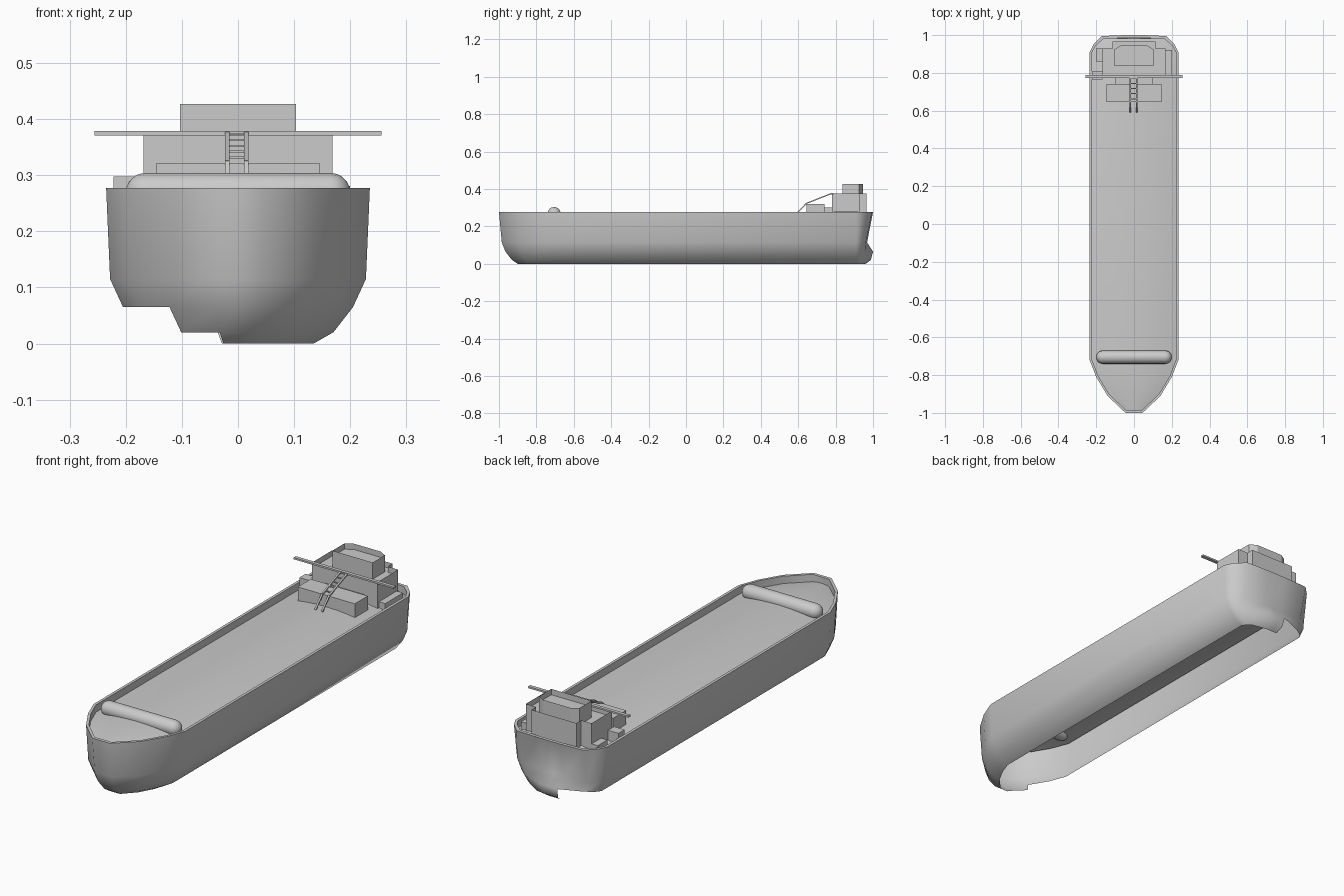
import bpy, bmesh, math
from mathutils import Vector

if "Cube" in bpy.data.objects:
    bpy.data.objects.remove(bpy.data.objects["Cube"])


def finish(name, bm, smooth=None):
    bmesh.ops.remove_doubles(bm, verts=bm.verts, dist=1e-5)
    bmesh.ops.recalc_face_normals(bm, faces=bm.faces)
    me = bpy.data.meshes.new(name)
    bm.to_mesh(me)
    bm.free()
    ob = bpy.data.objects.new(name, me)
    bpy.context.collection.objects.link(ob)
    if smooth:
        bpy.ops.object.select_all(action='DESELECT')
        ob.select_set(True)
        bpy.context.view_layer.objects.active = ob
        bpy.ops.object.shade_smooth_by_angle(angle=math.radians(smooth))
    return ob


def box(name, x0, x1, y0, y1, z0, z1):
    bm = bmesh.new()
    bmesh.ops.create_cube(bm, size=1)
    for v in bm.verts:
        v.co = Vector(((x0 + x1) / 2 + v.co.x * (x1 - x0),
                       (y0 + y1) / 2 + v.co.y * (y1 - y0),
                       (z0 + z1) / 2 + v.co.z * (z1 - z0)))
    return finish(name, bm)


def prism(name, outline, z0, z1, floor):
    """Upright walls round an outline with a recessed roof."""
    bm = bmesh.new()
    lo = [bm.verts.new((x, y, z0)) for x, y in outline]
    hi = [bm.verts.new((x, y, z1)) for x, y in outline]
    n = len(outline)
    for i in range(n):
        j = (i + 1) % n
        bm.faces.new((lo[i], lo[j], hi[j], hi[i]))
    bm.faces.new([bm.verts.new((x, y, floor)) for x, y in outline])
    return finish(name, bm)


def bar(bm, a, b, w, h):
    """Square bar from a to b."""
    a, b = Vector(a), Vector(b)
    d = b - a
    res = bmesh.ops.create_cube(bm, size=1)
    rot = d.to_track_quat('Y', 'Z')
    for v in res['verts']:
        v.co = (a + b) / 2 + rot @ Vector((v.co.x * w, v.co.y * d.length, v.co.z * h))


# Half outline of the sheer line, bow to stern
half = [(0, -1), (.045, -1), (.14, -.91), (.2, -.81), (.235, -.72), (.235, .91),
        (.215, .95), (.17, .995), (.05, 1), (0, 1)]
ring = half + [(-x, y) for x, y in reversed(half[1:-1])]


def place(x, y, w, bow, stern, corner):
    """Fit an outline point to one hull level."""
    if y < -.72:
        y = -.72 + (y + .72) * (bow + .72) / -.28
    elif y > .91:
        end = stern if abs(x) < .1 else corner
        y = .91 + (y - .91) * (end - .91) / .09
    return x * w / .235, y


# Hull levels: z, half width, bow y, stern y, stern corner y
levels = [(0, .135, -.9, .96, .95), (.02, .17, -.93, .988, .955), (.065, .205, -.965, 1, .96),
          (.115, .228, -.985, .968, .965), (.277, .235, -1, 1, 1),
          (.277, .222, -.985, .985, .985), (.243, .222, -.985, .985, .985)]

# Open-bottomed hull shell with the lower port strakes missing
bm = bmesh.new()
rows = [[bm.verts.new((*place(x, y, *lv[1:]), lv[0])) for x, y in ring] for lv in levels]
n = len(ring)
for r in range(len(rows) - 1):
    for i in range(n):
        j = (i + 1) % n
        mx, my = (ring[i][0] + ring[j][0]) / 2, (ring[i][1] + ring[j][1]) / 2
        if mx < -.03 and (r == 0 or (r == 1 and (my > -.8 or mx < -.12))):
            continue
        bm.faces.new((rows[r][i], rows[r][j], rows[r + 1][j], rows[r + 1][i]))
finish("hull", bm, 50)

# Cambered deck inside the bulwark
bm = bmesh.new()
prev = None
for x, y in half[1:-1]:
    px, py = place(x, y, *levels[-1][1:])
    row = []
    for k in range(9):
        t = k / 4 - 1
        row.append(bm.verts.new((px * t, py, .243 + .025 * (1 - t * t) * px / .222)))
    if prev:
        for k in range(8):
            bm.faces.new((prev[k], prev[k + 1], row[k + 1], row[k]))
    prev = row
finish("deck", bm, 40)

# Rounded breakwater roll near the bow
bm = bmesh.new()
prev = None
R, L = .035, .2
prof = [(-L + R - R * math.cos(a), R * math.sin(a)) for a in [math.pi / 2 * i / 5 for i in range(6)]]
prof += [(-x, r) for x, r in reversed(prof)]
for x, r in prof:
    row = [bm.verts.new((x, -.705 + r * math.cos(a), .269 + r * math.sin(a)))
           for a in [math.tau * k / 16 for k in range(16)]]
    if prev:
        for k in range(16):
            bm.faces.new((prev[k], prev[(k + 1) % 16], row[(k + 1) % 16], row[k]))
    prev = row
finish("breakwater", bm, 40)

# Deckhouse and bridge as open-topped walls
prism("deckhouse", [(-.168, .78), (.168, .78), (.168, .93), (.115, .93), (.115, .965),
                    (-.115, .965), (-.115, .93), (-.168, .93)], .24, .376, .35)
prism("bridge", [(-.103, .837), (.103, .837), (.103, .925), (.07, .945),
                 (-.07, .945), (-.103, .925)], .35, .427, .4)
box("bridge_wing", -.256, .256, .772, .788, .371, .379)

# Deck boxes
box("front_locker", -.146, .146, .645, .74, .245, .321)
box("link_locker", -.1, .1, .74, .78, .245, .3)
box("port_locker", -.222, -.168, .765, .81, .24, .298)
box("starboard_locker", .168, .2, .79, .92, .24, .281)
box("port_rear_locker", -.2, -.168, .86, .93, .24, .281)

# Stair to the bridge: two rails and treads
bm = bmesh.new()
path = [Vector((0, .593, .27)), Vector((0, .643, .323)), Vector((0, .778, .376))]
for s in (-.019, .015):
    off = Vector((s, 0, 0))
    for a, b in zip(path, path[1:]):
        bar(bm, a + off, b + off, .008, .006)
for t in (.15, .35, .55, .75, .95):
    p = path[1].lerp(path[2], t)
    bar(bm, p + Vector((-.019, 0, 0)), p + Vector((.015, 0, 0)), .006, .004)
finish("stair", bm)
